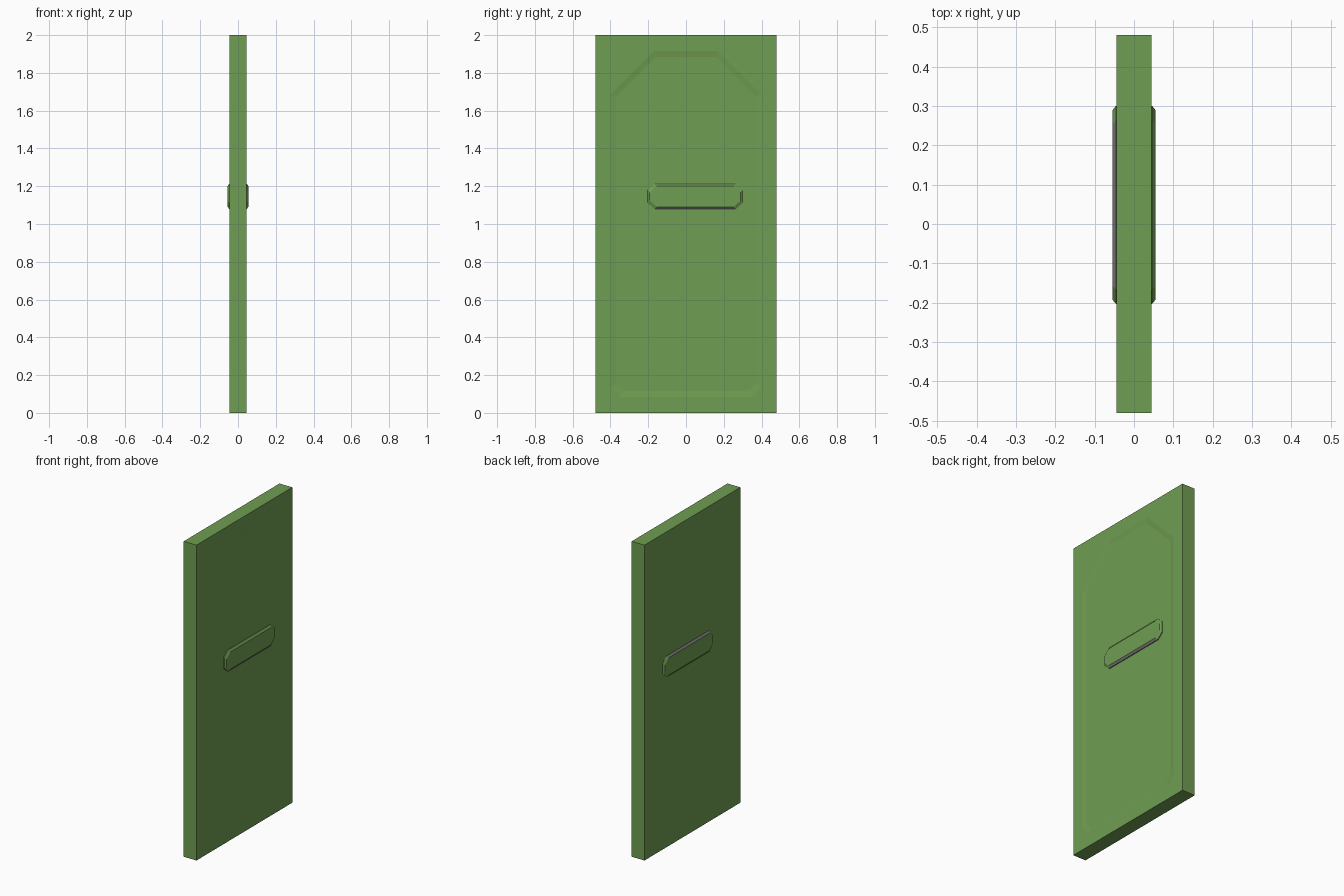
import bpy
import bmesh

if "Cube" in bpy.data.objects:
    bpy.data.objects.remove(bpy.data.objects["Cube"])


def material(name, rgb):
    m = bpy.data.materials.new(name)
    m.diffuse_color = (*rgb, 1.0)
    m.use_nodes = True
    m.node_tree.nodes["Principled BSDF"].inputs["Base Color"].default_value = m.diffuse_color
    return m


green = material("leaf green", (0.162, 0.337, 0.084))
grey = material("worn grey", (0.20, 0.20, 0.20))


def finish(bm, name, mats):
    bmesh.ops.recalc_face_normals(bm, faces=bm.faces[:])
    me = bpy.data.meshes.new(name)
    bm.to_mesh(me)
    bm.free()
    for m in mats:
        me.materials.append(m)
    ob = bpy.data.objects.new(name, me)
    bpy.context.collection.objects.link(ob)
    return ob


def octagon(y0, y1, z0, z1, low, high):
    """Rectangle with cut corners, anticlockwise from the lower left."""
    (ly, lz), (hy, hz) = low, high
    return [(y0, z0 + lz), (y0 + ly, z0), (y1 - ly, z0), (y1, z0 + lz),
            (y1, z1 - hz), (y1 - hy, z1), (y0 + hy, z1), (y0, z1 - hz)]


def ring(bm, pts, x):
    return [bm.verts.new((x, y, z)) for y, z in pts]


def bridge(bm, a, b):
    n = len(a)
    for i in range(n):
        j = (i + 1) % n
        bm.faces.new((a[i], a[j], b[j], b[i]))


# Door slab with a shallow sunken panel on its +x side
T, W, H = 0.045, 0.48, 2.0
bm = bmesh.new()
corners = [(-W, 0), (W, 0), (W, H), (-W, H)]
back = ring(bm, corners, -T)
front = ring(bm, corners, T)
bm.faces.new(back)
bridge(bm, back, front)
rim = ring(bm, octagon(-0.40, 0.40, 0.085, 1.915, (0.05, 0.05), (0.23, 0.23)), T)
floor = ring(bm, octagon(-0.37, 0.37, 0.115, 1.885, (0.04, 0.04), (0.21, 0.21)), T - 0.004)
for k in range(4):
    n = (k + 1) % 4
    bm.faces.new((front[k], rim[2 * k + 1], rim[2 * k]))
    bm.faces.new((front[k], front[n], rim[2 * n], rim[2 * k + 1]))
bridge(bm, rim, floor)
bm.faces.new(floor)
finish(bm, "door_slab", [green])


# Raised handle plates; the second is the first turned over, grey edge included
def handle(name, side):
    bm = bmesh.new()
    cut = (0.036, 0.033)
    outer = octagon(-0.203, 0.30, 1.079, 1.213, cut, cut)
    inner = octagon(-0.192, 0.289, 1.091, 1.201, cut, cut)
    rings = [ring(bm, outer, side * (T - 0.01)), ring(bm, outer, side * (T + 0.001)),
             ring(bm, inner, side * (T + 0.010))]
    bm.faces.new(rings[0])
    bridge(bm, rings[0], rings[1])
    bridge(bm, rings[1], rings[2])
    bm.faces.new(rings[2])
    bmesh.ops.recalc_face_normals(bm, faces=bm.faces[:])
    for f in bm.faces:
        f.material_index = 1 if f.normal.z * side < -0.55 and abs(f.normal.y) < 0.1 else 0
    finish(bm, name, [green, grey])


handle("right_handle", 1)
handle("left_handle", -1)
